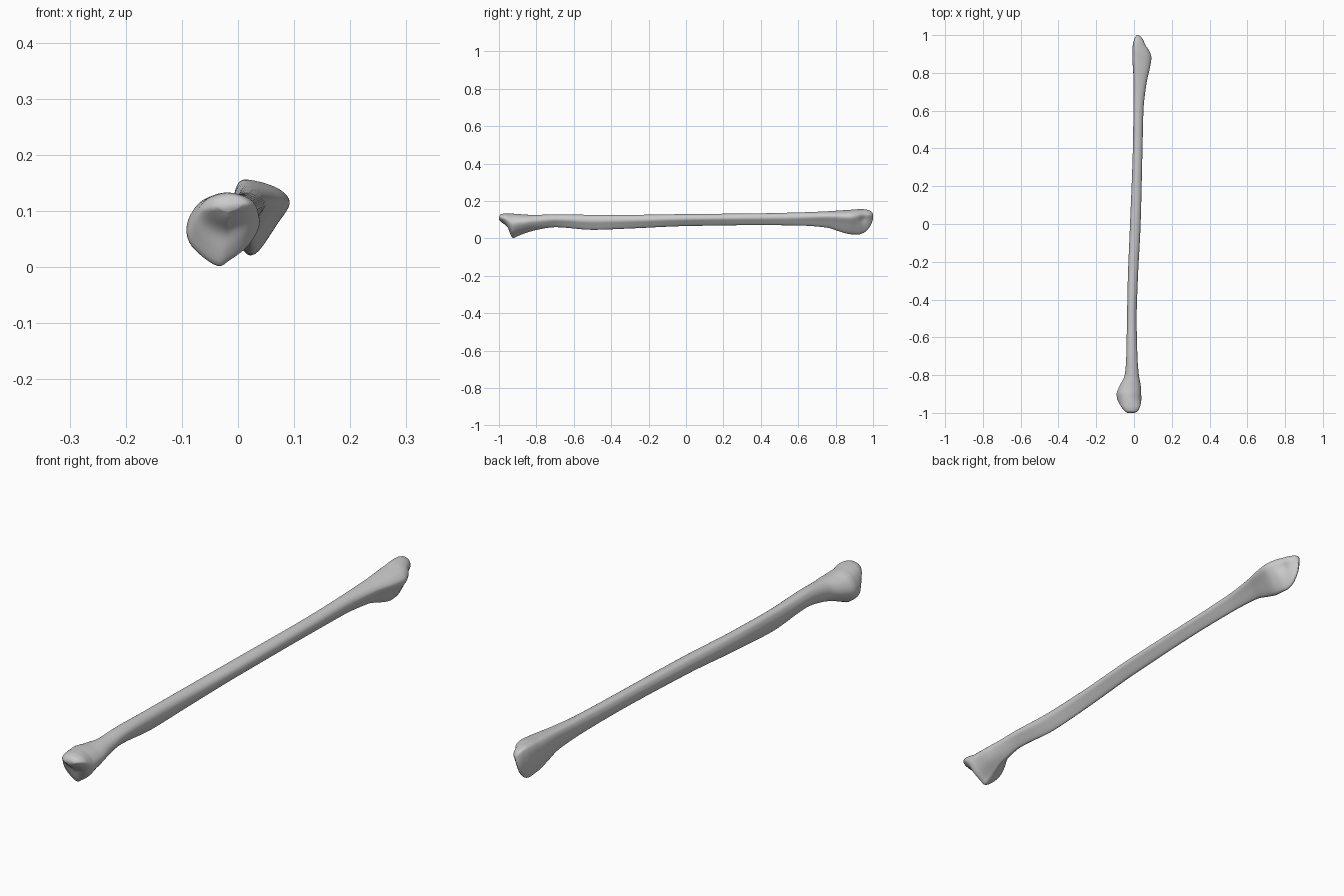
import bpy, bmesh, math
from mathutils import Vector

if "Cube" in bpy.data.objects:
    bpy.data.objects.remove(bpy.data.objects["Cube"])

# Cross-section shapes (x, z), listed counter-clockwise from the right side
HEAD = [(.040, .080), (.025, .112), (-.005, .130), (-.035, .133), (-.070, .115),
        (-.091, .075), (-.085, .038), (-.040, .002), (-.015, .012), (.020, .040)]
SHAFT = [(.035, .103), (.030, .120), (.012, .130), (-.008, .128), (-.018, .115),
         (-.020, .100), (-.012, .080), (.000, .066), (.010, .068), (.024, .085)]
ANKLE = [(.093, .112), (.082, .135), (.055, .149), (.016, .155), (.000, .138),
         (-.005, .100), (.000, .060), (.015, .026), (.036, .020), (.072, .075)]

# Envelope along the length: y, x min, x max, z min, z max
ENVELOPE = [
    (-1.00, -.035, .005, .100, .118), (-.99, -.050, .020, .088, .129),
    (-.965, -.070, .033, .062, .133), (-.945, -.081, .037, .028, .133),
    (-.925, -.090, .039, .002, .132), (-.90, -.092, .038, .012, .131),
    (-.86, -.078, .036, .028, .127), (-.80, -.050, .026, .045, .126),
    (-.70, -.041, .018, .060, .129), (-.50, -.037, .014, .046, .126),
    (-.30, -.033, .020, .053, .126), (.00, -.021, .035, .066, .130),
    (.40, -.006, .045, .071, .134), (.60, -.003, .050, .069, .139),
    (.75, -.002, .067, .058, .145), (.83, -.006, .085, .034, .150),
    (.88, -.009, .092, .022, .153), (.92, -.009, .081, .021, .156),
    (.95, -.006, .063, .030, .156), (.98, .002, .046, .058, .150),
    (.995, .010, .032, .088, .140), (1.00, .017, .025, .105, .130)]
SIDES = 48


def smooth_loop(pts, n):
    """Resample a closed outline and fit it to the -1..1 box."""
    p = [Vector(q) for q in pts]
    k, out = len(p), []
    for i in range(n):
        j, t = divmod(i * k / n, 1)
        a, b, c, d = (p[(int(j) + o) % k] for o in (-1, 0, 1, 2))
        out.append(.5 * (2 * b + (c - a) * t + (2 * a - 5 * b + 4 * c - d) * t * t
                         + (3 * b - a - 3 * c + d) * t ** 3))
    for ax in (0, 1):
        lo, hi = min(v[ax] for v in out), max(v[ax] for v in out)
        for v in out:
            v[ax] = (v[ax] - lo) / (hi - lo) * 2 - 1
    return out


def slope(i, c):
    """Overshoot-free tangent of envelope column c at row i."""
    if i in (0, len(ENVELOPE) - 1):
        i0 = min(i, len(ENVELOPE) - 2)
        a, b = ENVELOPE[i0], ENVELOPE[i0 + 1]
        return (b[c] - a[c]) / (b[0] - a[0])
    a, b, d = ENVELOPE[i - 1:i + 2]
    s, t = (b[c] - a[c]) / (b[0] - a[0]), (d[c] - b[c]) / (d[0] - b[0])
    return 2 * s * t / (s + t) if s * t > 0 else 0


def stations():
    for i in range(len(ENVELOPE) - 1):
        a, b = ENVELOPE[i], ENVELOPE[i + 1]
        h = b[0] - a[0]
        n = max(4, round(h / .025))
        for k in range(n + (i == len(ENVELOPE) - 2)):
            t = k / n
            row = [a[0] + h * t]
            for c in range(1, 5):
                row.append((2*t**3 - 3*t*t + 1) * a[c] + (t**3 - 2*t*t + t) * h * slope(i, c)
                           + (3*t*t - 2*t**3) * b[c] + (t**3 - t*t) * h * slope(i + 1, c))
            yield row


def ramp(v, lo, hi):
    t = min(1, max(0, (v - lo) / (hi - lo)))
    return t * t * (3 - 2 * t)


head, shaft, ankle = (smooth_loop(p, SIDES) for p in (HEAD, SHAFT, ANKLE))

# Long bone: loft blended sections through the envelope
bm = bmesh.new()
rings = []
for y, x0, x1, z0, z1 in stations():
    wh, wa = 1 - ramp(y, -.9, -.65), ramp(y, .5, .86)
    ring = []
    for h, s, a in zip(head, shaft, ankle):
        q = h * wh + a * wa + s * (1 - wh - wa)
        x = (x0 + x1) / 2 + q.x * (x1 - x0) / 2
        z = (z0 + z1) / 2 + q.y * (z1 - z0) / 2
        # Hollow on the inner side of the ankle end
        if q.x > 0:
            x -= .012 * q.x * math.exp(-((y - .945) / .025) ** 2 - ((z - .10) / .022) ** 2)
        # Shallow dish in the joint face of the head
        dy = .010 * math.exp(-((y + .965) / .02) ** 2 - ((x + .03) / .03) ** 2) if z < .1 else 0
        ring.append(bm.verts.new((x, y + dy, z)))
    rings.append(ring)
for r, s in zip(rings, rings[1:]):
    for i in range(SIDES):
        j = (i + 1) % SIDES
        bm.faces.new((r[i], r[j], s[j], s[i]))
bm.faces.new(rings[0])
bm.faces.new(rings[-1])
bmesh.ops.recalc_face_normals(bm, faces=bm.faces)
for f in bm.faces:
    f.smooth = True
mesh = bpy.data.meshes.new("long_bone")
bm.to_mesh(mesh)
bm.free()
bone = bpy.data.objects.new("long_bone", mesh)
bpy.context.collection.objects.link(bone)
